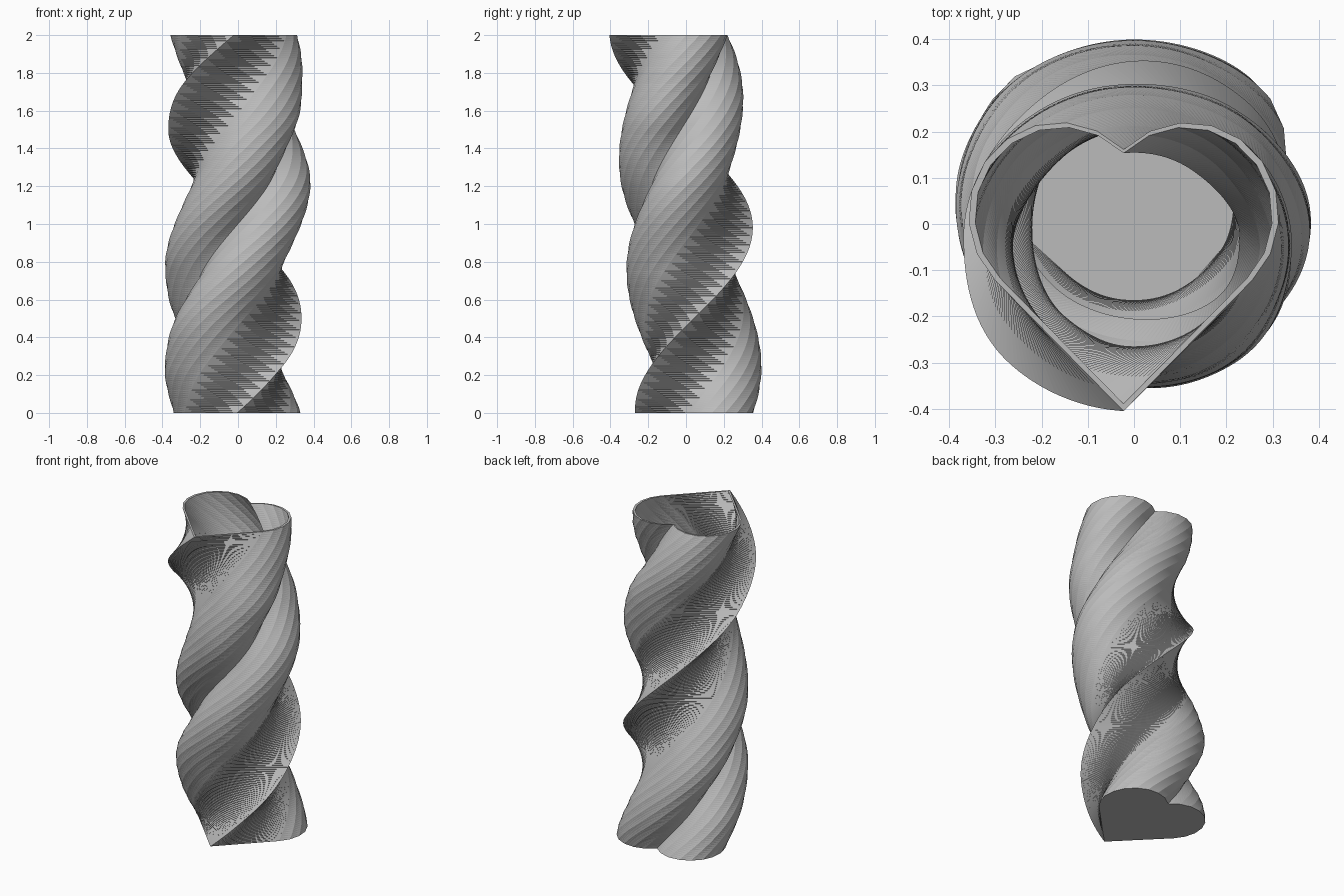
import bpy
import bmesh
from math import sin, cos, pi, radians
from mathutils import Vector

cube = bpy.data.objects.get("Cube")
if cube:
    bpy.data.objects.remove(cube)

HEIGHT = 2.0
LAYERS = 200
LOBE_STEPS = 9
FLOOR = 0.02
WALL_SCALE = 0.958

# Sideways sway of the axis: (height, x)
SWAY = [(0, -0.005), (0.25, -0.023), (0.5, -0.033), (0.75, -0.021),
        (1.23, 0.018), (1.5, 0), (1.77, -0.024), (2, -0.0225)]


def sway(z):
    for (za, xa), (zb, xb) in zip(SWAY, SWAY[1:]):
        if z <= zb:
            t = (z - za) / (zb - za)
            t = t * t * (3 - 2 * t)
            return xa + (xb - xa) * t
    return SWAY[-1][1]


def heart():
    """Heart outline, counter-clockwise from the tip: straight sides, round lobes."""
    right = []
    for i in range(LOBE_STEPS + 1):
        a = radians(-45 + 180 * i / LOBE_STEPS)
        right.append(Vector((0.131 + 0.183 * cos(a), 0.08 + 0.2 * sin(a))))
    right[-1].x = 0
    left = [Vector((-p.x, p.y)) for p in reversed(right[:-1])]
    return [Vector((0, -0.345))] + right + left


def place(p, z):
    """Turn the outline one full turn over the height, on a leaning axis."""
    a = pi * (z - HEIGHT)
    x = p.x * cos(a) - p.y * sin(a)
    y = p.x * sin(a) + p.y * cos(a)
    return Vector((sway(z) + 1.07 * x, 0.076 - 0.068 * z + y, z))


def twisted_wall(bm, outline, z0, flip):
    """Stack of outlines joined by thin triangles; returns first and last ring."""
    rings = []
    for i in range(LAYERS + 1):
        z = z0 + (HEIGHT - z0) * i / LAYERS
        rings.append([bm.verts.new(place(p, z)) for p in outline])
    n = len(outline)
    for low, high in zip(rings, rings[1:]):
        for j in range(n):
            a, b, c, d = low[j], low[(j + 1) % n], high[(j + 1) % n], high[j]
            if (a.co - c.co).length <= (b.co - d.co).length:
                tris = [(a, b, c), (a, c, d)]
            else:
                tris = [(a, b, d), (b, c, d)]
            for t in tris:
                bm.faces.new(t[::-1] if flip else t)
    return rings[0], rings[-1]


bm = bmesh.new()
outer = heart()
middle = Vector((0, 0.03))
inner = [middle + (p - middle) * WALL_SCALE for p in outer]

# Outer and inner walls
base, outer_rim = twisted_wall(bm, outer, 0, False)
floor, inner_rim = twisted_wall(bm, inner, FLOOR, True)

# Underside, inside floor and rim
bm.faces.new(base[::-1])
bm.faces.new(floor)
count = len(outer)
for j in range(count):
    k = (j + 1) % count
    bm.faces.new((outer_rim[j], outer_rim[k], inner_rim[k], inner_rim[j]))

mesh = bpy.data.meshes.new("twisted_heart_vase")
bm.to_mesh(mesh)
bm.free()
vase = bpy.data.objects.new("twisted_heart_vase", mesh)
bpy.context.collection.objects.link(vase)

# Plain grey
grey = bpy.data.materials.new("plain_grey")
grey.use_nodes = True
colour = (0.5, 0.5, 0.5, 1)
grey.diffuse_color = colour
grey.node_tree.nodes["Principled BSDF"].inputs["Base Color"].default_value = colour
mesh.materials.append(grey)
